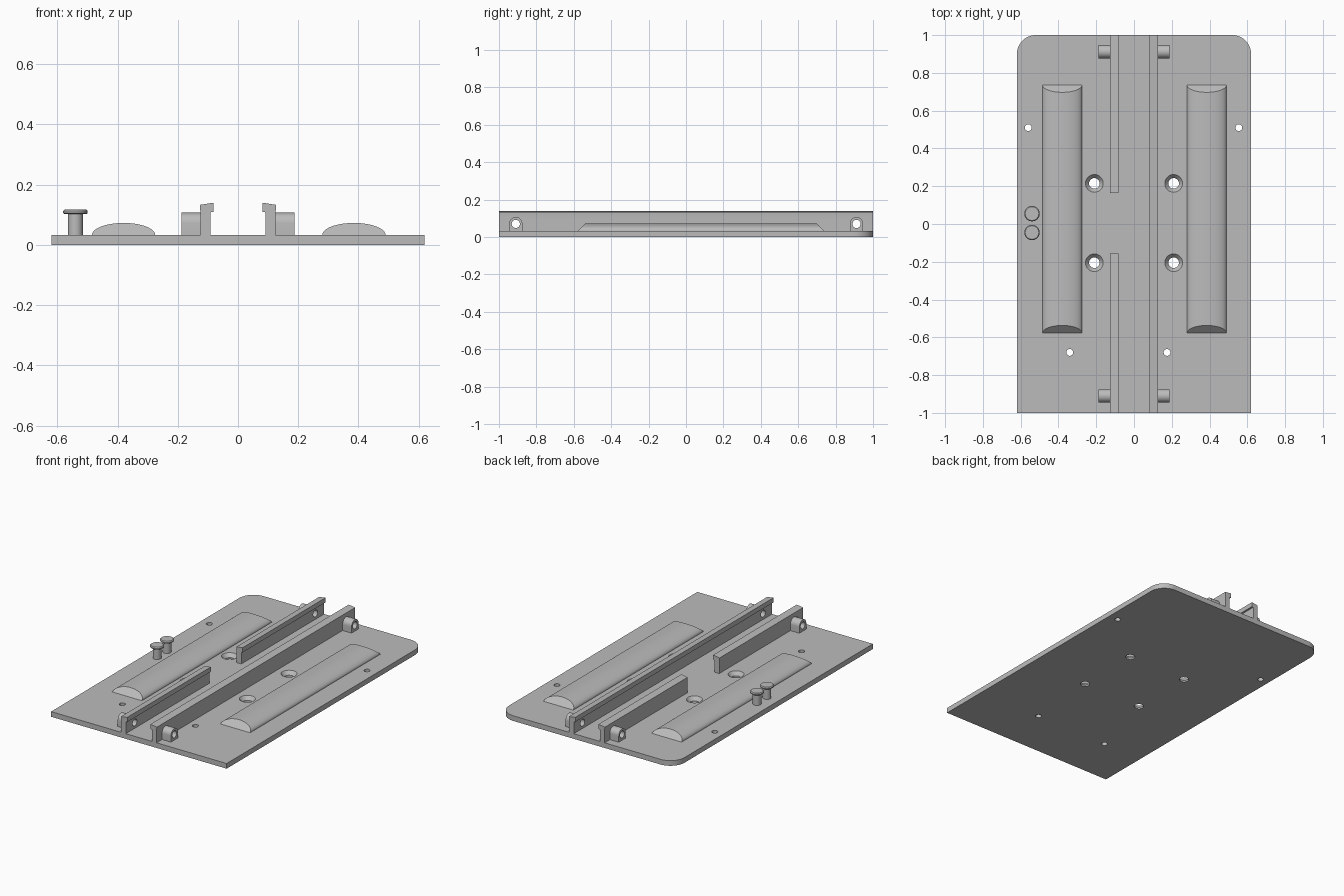
import bpy, bmesh
from math import sin, cos, pi
from mathutils import Matrix

cube = bpy.data.objects.get("Cube")
if cube:
    bpy.data.objects.remove(cube, do_unlink=True)

grey = bpy.data.materials.new("light grey")
grey.use_nodes = True
COLOUR = (0.5, 0.5, 0.5, 1)
grey.diffuse_color = COLOUR
grey.node_tree.nodes["Principled BSDF"].inputs["Base Color"].default_value = COLOUR

TOP = 0.033  # top of the base plate


def arc(cx, cy, rx, ry, a0, a1, n):
    return [(cx + rx * cos(a0 + (a1 - a0) * i / n),
             cy + ry * sin(a0 + (a1 - a0) * i / n)) for i in range(n + 1)]


def finish(name, bm):
    bmesh.ops.recalc_face_normals(bm, faces=bm.faces)
    mesh = bpy.data.meshes.new(name)
    bm.to_mesh(mesh)
    bm.free()
    mesh.materials.append(grey)
    obj = bpy.data.objects.new(name, mesh)
    bpy.context.collection.objects.link(obj)
    return obj


def prism(name, outline, start, end, place):
    """Sweep a 2D outline from start to end; place maps (u, v, t) to xyz."""
    bm = bmesh.new()
    a, b = [[bm.verts.new(place(u, v, t)) for u, v in outline] for t in (start, end)]
    bm.faces.new(a)
    bm.faces.new(b)
    for i in range(len(a)):
        j = (i + 1) % len(a)
        bm.faces.new((a[i], a[j], b[j], b[i]))
    return finish(name, bm)


def lathe(name, profile, spots, steps=32):
    """Turn an (r, z) profile into a solid at every spot."""
    bm = bmesh.new()
    for x, y in spots:
        rings = [[bm.verts.new((x + r * cos(2 * pi * i / steps),
                                y + r * sin(2 * pi * i / steps), z))
                  for i in range(steps)] for r, z in profile]
        bm.faces.new(rings[0])
        bm.faces.new(rings[-1])
        for lo, hi in zip(rings, rings[1:]):
            for i in range(steps):
                j = (i + 1) % steps
                bm.faces.new((lo[i], lo[j], hi[j], hi[i]))
    return finish(name, bm)


def smooth(obj):
    bpy.ops.object.select_all(action='DESELECT')
    obj.select_set(True)
    bpy.context.view_layer.objects.active = obj
    bpy.ops.object.shade_smooth_by_angle(angle=0.6)


def cut(obj, cutter):
    bpy.context.view_layer.objects.active = obj
    mod = obj.modifiers.new("cut", 'BOOLEAN')
    mod.operation = 'DIFFERENCE'
    mod.solver = 'EXACT'
    mod.object = cutter
    bpy.ops.object.modifier_apply(modifier=mod.name)


def along_z(u, v, t):
    return (u, v, t)


def along_y(u, v, t):
    return (u, t, v)


def along_x(u, v, t):
    return (t, u, v)


# Base plate with rounded back corners
outline = [(-0.62, -1), (0.62, -1)]
outline += arc(0.52, 0.9, 0.1, 0.1, 0, pi / 2, 12)
outline += arc(-0.52, 0.9, 0.1, 0.1, pi / 2, pi, 12)
plate = prism("base_plate", outline, 0, TOP, along_z)

# Countersunk screw holes and small pin holes
screw_holes = lathe("screw_hole_cutter",
                    [(0.028, -0.02), (0.028, 0.01), (0.047, TOP), (0.047, 0.06)],
                    [(x, y) for x in (-0.21, 0.21) for y in (-0.205, 0.215)])
pin_holes = lathe("pin_hole_cutter", [(0.018, -0.02), (0.018, 0.06)],
                  [(-0.56, 0.51), (0.555, 0.51), (-0.34, -0.68), (0.175, -0.68)])
cut(plate, screw_holes)
cut(plate, pin_holes)
smooth(plate)

# Cross bores through the rails and their bosses
BOSS_Y = (-0.91, 0.912)
bores = [prism("bore_cutter", arc(y, 0.07, 0.022, 0.022, 0, 2 * pi * 23 / 24, 23),
               -0.3, 0.3, along_x) for y in BOSS_Y]

# Lipped rails: one full length, one split in the middle
rail = [(0.125, TOP), (0.092, TOP), (0.092, 0.108), (0.082, 0.11),
        (0.082, 0.14), (0.127, 0.133), (0.125, 0.11)]
for name, side, y0, y1 in (("left_rail", 1, -1, 1),
                           ("right_front_rail", -1, -1, -0.157),
                           ("right_back_rail", -1, 0.165, 1)):
    obj = prism(name, [(side * x, z) for x, z in rail], y0, y1, along_y)
    for bore, y in zip(bores, BOSS_Y):
        if y0 < y < y1:
            cut(obj, bore)
    smooth(obj)

# Round-topped bosses beside the rail ends
for side, side_name in ((1, "left"), (-1, "right")):
    for y, end, bore in zip(BOSS_Y, ("front", "back"), bores):
        shape = [(y - 0.035, TOP), (y + 0.035, TOP)]
        shape += arc(y, 0.072, 0.035, 0.035, 0, pi, 16)
        boss = prism(f"{side_name}_{end}_boss", shape, side * 0.125, side * 0.188, along_x)
        cut(boss, bore)
        smooth(boss)

for cutter in [screw_holes, pin_holes] + bores:
    bpy.data.objects.remove(cutter, do_unlink=True)


# Long domed pads with sloping ends
def sloped_y(u, v, t):
    slope = v - TOP
    return (u, t + (slope if t < 0 else -slope), v)


for name, x in (("left_pad", 0.385), ("right_pad", -0.38)):
    smooth(prism(name, arc(x, TOP, 0.105, 0.04, 0, pi, 32), -0.577, 0.737, sloped_y))

# Pair of headed posts
posts = lathe("cable_posts",
              [(0.025, TOP), (0.025, 0.102), (0.036, 0.102), (0.041, 0.106),
               (0.041, 0.112), (0.036, 0.117)],
              [(-0.54, 0.055), (-0.54, -0.045)])
smooth(posts)
